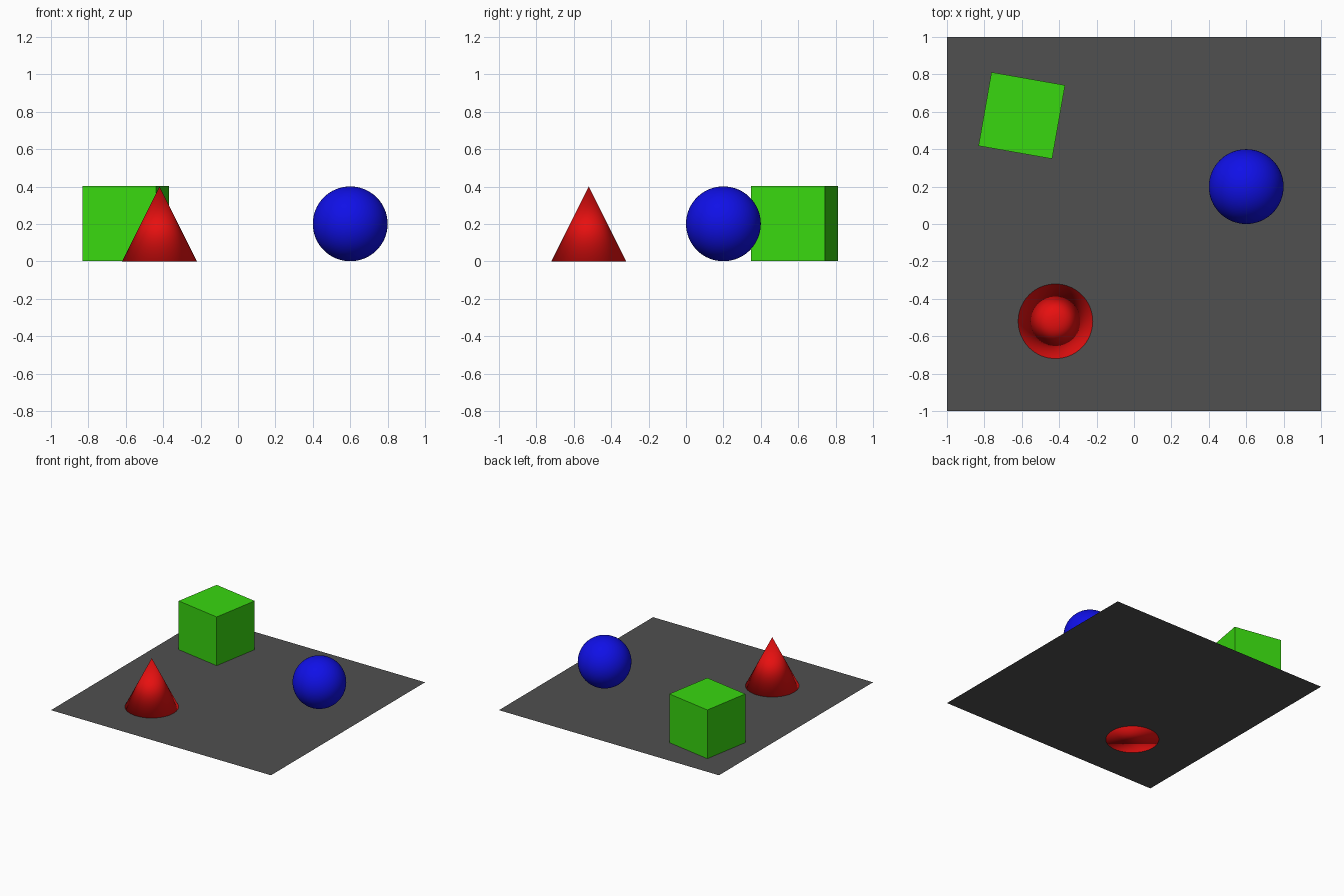
import bpy
from math import radians

default = bpy.data.objects.get("Cube")
if default:
    bpy.data.objects.remove(default, do_unlink=True)


def material(name, rgb):
    mat = bpy.data.materials.new(name)
    mat.use_nodes = True
    color = (*rgb, 1)
    mat.diffuse_color = color
    mat.node_tree.nodes["Principled BSDF"].inputs["Base Color"].default_value = color
    return mat


def finish(name, mat, smooth=False):
    """Name, colour and shade the primitive just added."""
    obj = bpy.context.object
    obj.name = name
    obj.data.materials.append(mat)
    if smooth:
        bpy.ops.object.shade_smooth()
    return obj


grey = material("dark grey", (0.08, 0.08, 0.08))
green = material("green", (0.04, 0.68, 0.005))
blue = material("blue", (0.005, 0.005, 0.8))
red = material("red", (0.8, 0.005, 0.005))

size = 0.4
lift = 0.001  # keeps the floor sheet just above the cone's base

# Floor: a single thin sheet
bpy.ops.mesh.primitive_plane_add(size=2, location=(0, 0, lift))
finish("floor", grey)

# Box, turned slightly on the floor
bpy.ops.mesh.primitive_cube_add(size=size, location=(-0.6, 0.58, size / 2 + 2 * lift),
                                rotation=(0, 0, radians(-10)))
finish("box", green)

# Ball
bpy.ops.mesh.primitive_uv_sphere_add(segments=64, ring_count=32, radius=size / 2,
                                     location=(0.6, 0.2, size / 2 + lift))
finish("ball", blue, smooth=True)

# Cone, its base showing under the floor, shaded smooth across the rim
bpy.ops.mesh.primitive_cone_add(vertices=64, radius1=size / 2, radius2=0, depth=size,
                                location=(-0.42, -0.52, size / 2))
finish("cone", red, smooth=True)
